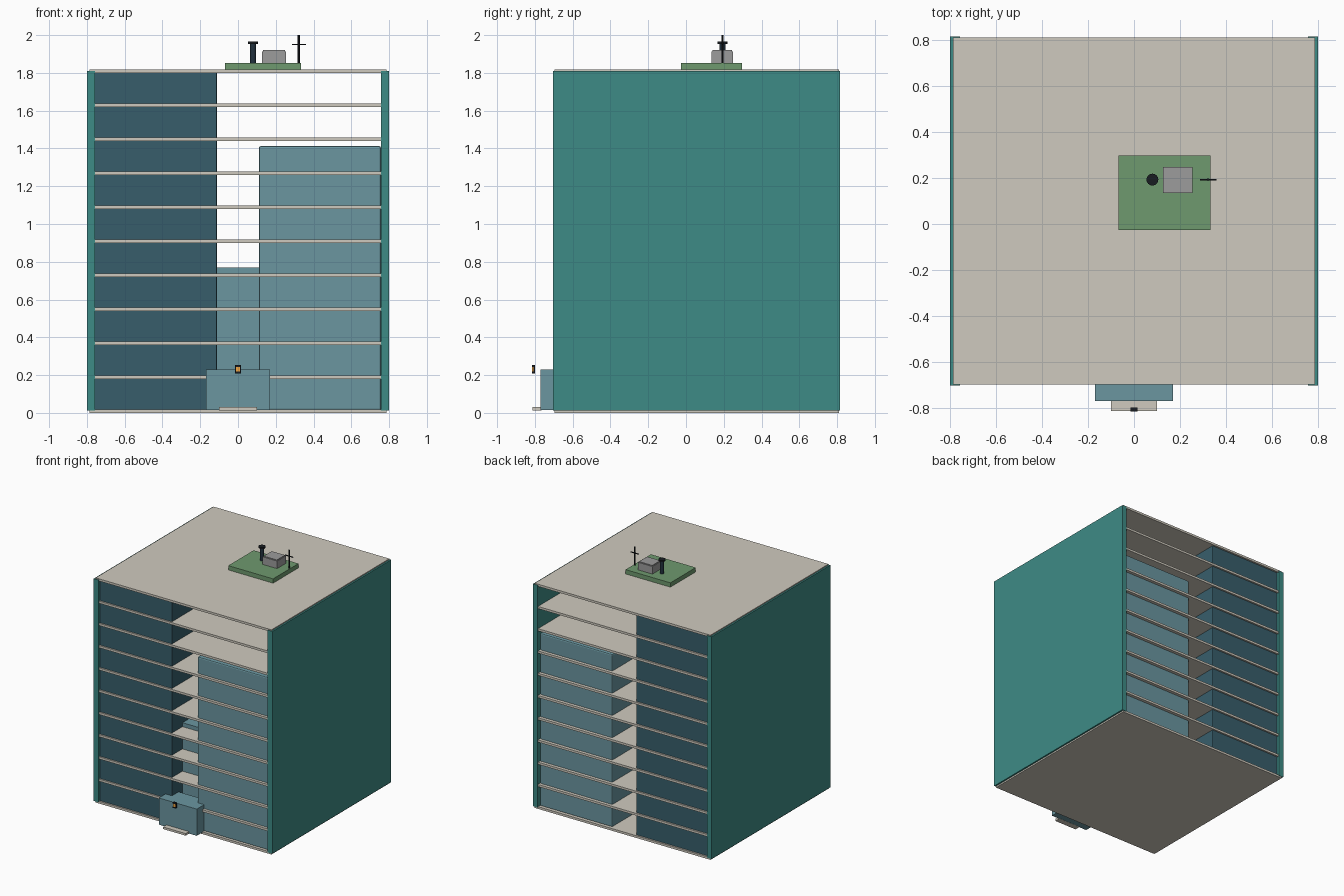
import bpy
from mathutils import Vector

if "Cube" in bpy.data.objects:
    bpy.data.objects.remove(bpy.data.objects["Cube"])


def material(name, r, g, b):
    m = bpy.data.materials.new(name)
    lin = [(c / 255) ** 2.2 for c in (r, g, b)]
    m.diffuse_color = (*lin, 1)
    m.use_nodes = True
    m.node_tree.nodes["Principled BSDF"].inputs["Base Color"].default_value = m.diffuse_color
    return m


TEAL = material("teal", 64, 138, 133)
BEIGE = material("beige", 206, 201, 189)
DARK = material("dark_blue", 58, 94, 107)
LIGHT = material("light_blue", 106, 149, 159)
GREEN = material("green", 110, 152, 110)
GREY = material("grey", 155, 155, 155)
BLACK = material("near_black", 30, 34, 38)
NAVY = material("slate", 38, 52, 64)
AMBER = material("amber", 240, 165, 70)


def finish(o, name, mat, bevel=0):
    o.name = name
    o.data.materials.append(mat)
    if bevel:
        b = o.modifiers.new("bevel", "BEVEL")
        b.width = bevel
        b.segments = 2
    return o


def box(name, lo, hi, mat, bevel=0):
    lo, hi = Vector(lo), Vector(hi)
    bpy.ops.mesh.primitive_cube_add(size=1, location=(lo + hi) / 2)
    o = bpy.context.object
    o.scale = hi - lo
    bpy.ops.object.transform_apply(location=False, rotation=False, scale=True)
    return finish(o, name, mat, bevel)


def rod(name, x, y, z0, z1, r, mat, sides=16):
    bpy.ops.mesh.primitive_cylinder_add(vertices=sides, radius=r, depth=z1 - z0,
                                        location=(x, y, (z0 + z1) / 2))
    o = finish(bpy.context.object, name, mat)
    bpy.ops.object.shade_smooth_by_angle()
    return o


# Side walls
for side, s in (("left", -1), ("right", 1)):
    x0, x1 = sorted((s * 0.757, s * 0.80))
    box(f"{side}_wall", (x0, -0.703, 0.012), (x1, 0.815, 1.81), TEAL)

# Floor slabs; the bottom and the roof run over the wall ends
for i in range(11):
    z = 0.009 + 0.18 * i
    half = 0.787 if i in (0, 10) else 0.76
    box(f"floor_slab_{i}", (-half, -0.697, z - 0.009), (half, 0.811, z + 0.009), BEIGE)

# Interior volumes
box("tall_block", (-0.757, -0.685, 0.012), (-0.112, 0.797, 1.802), DARK, 0.004)
box("lower_block", (0.11, -0.675, 0.012), (0.757, 0.785, 1.412), LIGHT, 0.01)
box("central_core", (-0.112, -0.55, 0.012), (0.11, 0.40, 0.77), LIGHT)

# Entrance with step and lantern
box("entrance", (-0.17, -0.77, 0.014), (0.17, -0.60, 0.23), LIGHT)
box("entrance_step", (-0.10, -0.813, 0.013), (0.10, -0.765, 0.03), BEIGE)
box("lantern_back", (-0.015, -0.807, 0.209), (0.015, -0.799, 0.254), BLACK)
box("lantern_top", (-0.015, -0.815, 0.243), (0.015, -0.799, 0.254), BLACK)
box("lantern_base", (-0.015, -0.815, 0.209), (0.015, -0.799, 0.219), BLACK)
box("lantern_glass", (-0.010, -0.814, 0.218), (0.010, -0.805, 0.244), AMBER)

# Roof garden and equipment
box("roof_garden", (-0.068, -0.027, 1.816), (0.333, 0.297, 1.853), GREEN)
box("roof_unit", (0.127, 0.135, 1.85), (0.255, 0.248, 1.914), GREY)
box("roof_unit_lid", (0.132, 0.14, 1.912), (0.25, 0.243, 1.92), GREY)
rod("vent_pipe", 0.08, 0.193, 1.85, 1.958, 0.016, NAVY)
rod("vent_cap", 0.08, 0.193, 1.954, 1.966, 0.026, BLACK)
rod("antenna_mast", 0.322, 0.193, 1.85, 2.0, 0.006, BLACK, 8)
box("antenna_arm", (0.287, 0.190, 1.947), (0.359, 0.196, 1.953), BLACK)
